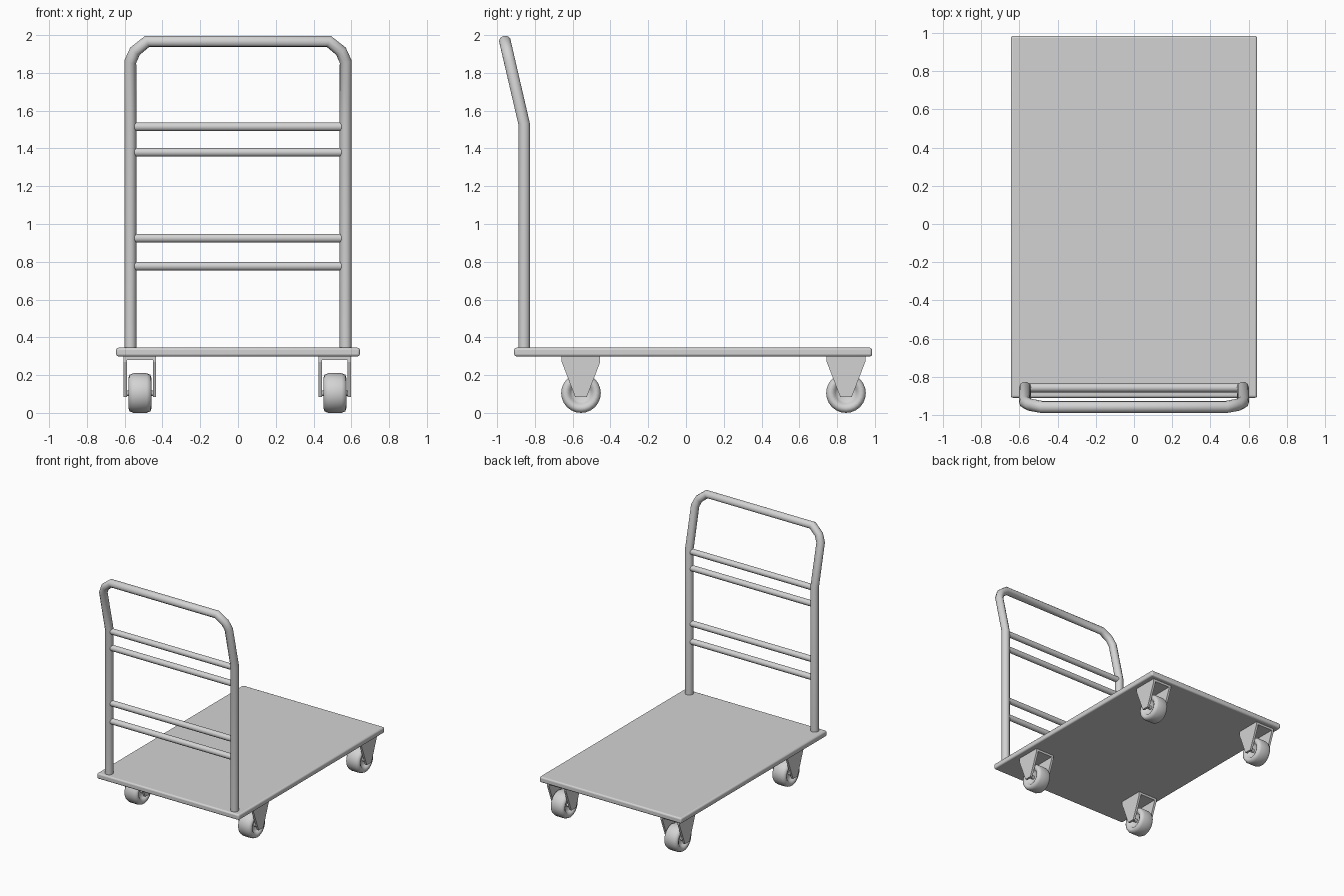
import bpy, bmesh, math
from mathutils import Vector

if "Cube" in bpy.data.objects:
    bpy.data.objects.remove(bpy.data.objects["Cube"])

metal = bpy.data.materials.new("light grey")
metal.diffuse_color = (0.65, 0.65, 0.65, 1)
metal.use_nodes = True
metal.node_tree.nodes["Principled BSDF"].inputs["Base Color"].default_value = metal.diffuse_color


def finish(obj, angle=35):
    obj.data.materials.clear()
    obj.data.materials.append(metal)
    bpy.ops.object.select_all(action='DESELECT')
    obj.select_set(True)
    bpy.context.view_layer.objects.active = obj
    bpy.ops.object.shade_smooth_by_angle(angle=math.radians(angle))
    return obj


def from_bmesh(name, bm):
    bmesh.ops.recalc_face_normals(bm, faces=bm.faces)
    me = bpy.data.meshes.new(name)
    bm.to_mesh(me)
    bm.free()
    obj = bpy.data.objects.new(name, me)
    bpy.context.collection.objects.link(obj)
    return obj


def tube(name, points, radius):
    cu = bpy.data.curves.new(name, 'CURVE')
    cu.dimensions = '3D'
    cu.bevel_depth = radius
    cu.bevel_resolution = 3
    cu.use_fill_caps = True
    sp = cu.splines.new('POLY')
    sp.points.add(len(points) - 1)
    for p, co in zip(sp.points, points):
        p.co = (*co, 1)
    obj = bpy.data.objects.new(name, cu)
    bpy.context.collection.objects.link(obj)
    bpy.ops.object.select_all(action='DESELECT')
    obj.select_set(True)
    bpy.context.view_layer.objects.active = obj
    bpy.ops.object.convert(target='MESH')
    return finish(bpy.context.object, 40)


# Deck with softened edges
bpy.ops.mesh.primitive_cube_add(size=1, location=(0, 0.0375, 0.322))
deck = bpy.context.object
deck.name = "deck"
deck.scale = (1.29, 1.895, 0.046)
bpy.ops.object.transform_apply(location=False, rotation=False, scale=True)
bev = deck.modifiers.new("rounded edges", 'BEVEL')
bev.width = 0.012
bev.segments = 3
finish(deck)


# Handle frame: upright posts, leaning top, rounded corners
def lean(x, z):
    return (x, -0.857 - max(0, z - 1.53) * 0.232, z)


right = [(0.57, 0.33), (0.57, 1.53), (0.57, 1.86), (0.545, 1.915), (0.48, 1.967)]
path = [lean(-x, z) for x, z in right] + [lean(x, z) for x, z in reversed(right)]
tube("handle_frame", path, 0.032)

# Cross rungs
for i, z in enumerate((0.777, 0.925, 1.38, 1.515)):
    tube(f"rung_{i + 1}", [(-0.548, -0.857, z), (0.548, -0.857, z)], 0.024)


# Lathed wheel around the x axis
def wheel(name, loc, sides=24):
    half = [(0.03, 0.045), (0.04, 0.055), (0.053, 0.064), (0.061, 0.08),
            (0.055, 0.097), (0.035, 0.105)]
    prof = [(-x, r) for x, r in half] + [(x, r) for x, r in reversed(half)]
    bm = bmesh.new()
    rings = []
    for x, r in prof:
        rings.append([bm.verts.new((x, r * math.cos(a), r * math.sin(a)))
                      for a in (2 * math.pi * k / sides for k in range(sides))])
    for a, b in zip(rings, rings[1:]):
        for k in range(sides):
            n = (k + 1) % sides
            bm.faces.new((a[k], a[n], b[n], b[k]))
    bm.faces.new(rings[0])
    bm.faces.new(rings[-1])
    obj = from_bmesh(name, bm)
    obj.location = loc
    finish(obj, 50)


# Fork: top plate and two tapered side plates
def fork(name, loc):
    outline = [(-0.102, 0.3), (0.102, 0.3), (0.102, 0.27),
               (0.03, 0.083), (-0.03, 0.083), (-0.102, 0.27)]
    bm = bmesh.new()
    for x in (-0.086, 0.068):
        face = bm.faces.new([bm.verts.new((x, y, z)) for y, z in outline])
        ext = bmesh.ops.extrude_face_region(bm, geom=[face])
        moved = [v for v in ext['geom'] if isinstance(v, bmesh.types.BMVert)]
        bmesh.ops.translate(bm, verts=moved, vec=(0.018, 0, 0))
    plate = bmesh.ops.create_cube(bm, size=1)['verts']
    bmesh.ops.scale(bm, verts=plate, vec=(0.14, 0.204, 0.02))
    bmesh.ops.translate(bm, verts=plate, vec=(0, 0, 0.291))
    obj = from_bmesh(name, bm)
    obj.location = loc
    finish(obj, 20)


for side, x in (("left", -0.519), ("right", 0.513)):
    for end, y in (("front", -0.556), ("back", 0.847)):
        tag = f"{end}_{side}"
        wheel(f"wheel_{tag}", (x, y, 0.105))
        fork(f"fork_{tag}", (x, y, 0))
        tube(f"axle_{tag}", [(x - 0.075, y, 0.105), (x + 0.075, y, 0.105)], 0.015)
